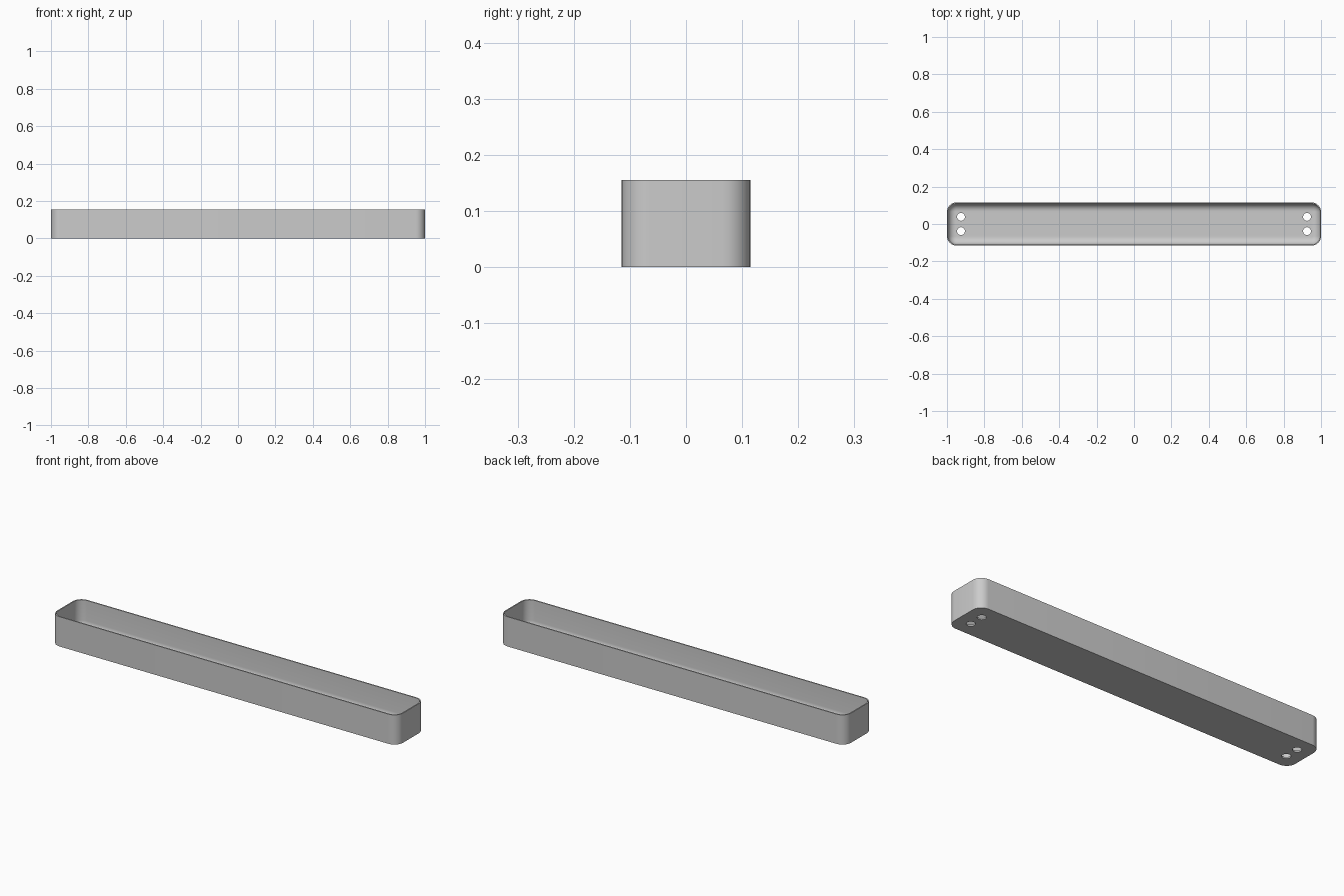
import bpy, bmesh, math

if "Cube" in bpy.data.objects:
    bpy.data.objects.remove(bpy.data.objects["Cube"])

L, W, H = 2.0, 0.23, 0.155      # outer size
R = 0.05                        # outer corner radius
WALL, FLOOR = 0.006, 0.008      # thicknesses
FILLET = 0.04                   # inner floor rounding
HOLE_X, HOLE_Y, HOLE_R = 0.925, 0.038, 0.021
SEG = 8

bm = bmesh.new()


def loop(points):
    """Closed ring of vertices joined by edges."""
    vs = [bm.verts.new(p) for p in points]
    for a, b in zip(vs, vs[1:] + vs[:1]):
        bm.edges.new((a, b))
    return vs


def rounded_ring(inset, z):
    r = R - inset
    pts = []
    for k, (sx, sy) in enumerate([(1, 1), (-1, 1), (-1, -1), (1, -1)]):
        for i in range(SEG + 1):
            a = math.pi / 2 * (k + i / SEG)
            pts.append((sx * (L / 2 - R) + r * math.cos(a),
                        sy * (W / 2 - R) + r * math.sin(a), z))
    return loop(pts)


def hole_ring(cx, cy, z, n=24):
    return loop([(cx + HOLE_R * math.cos(2 * math.pi * i / n),
                  cy + HOLE_R * math.sin(2 * math.pi * i / n), z) for i in range(n)])


def bridge(a, b):
    n = len(a)
    for i in range(n):
        j = (i + 1) % n
        bm.faces.new((a[i], a[j], b[j], b[i]))


def fill(rings):
    """Flat sheet bounded by the outer ring, pierced by the others."""
    edges = [bm.edges.get((a, b)) for r in rings for a, b in zip(r, r[1:] + r[:1])]
    bmesh.ops.triangle_fill(bm, use_beauty=True, edges=edges, normal=(0, 0, 1))


# Tray skin: outside wall, rim, inside wall, rounded inner floor edge
rings = [rounded_ring(0, 0), rounded_ring(0, H), rounded_ring(WALL, H)]
for i in range(SEG + 1):
    a = math.pi / 2 * i / SEG
    rings.append(rounded_ring(WALL + FILLET * (1 - math.cos(a)),
                              FLOOR + FILLET * (1 - math.sin(a))))
for a, b in zip(rings, rings[1:]):
    bridge(a, b)

# Four screw holes through the floor
low, high = [], []
for sx in (-1, 1):
    for sy in (-1, 1):
        low.append(hole_ring(sx * HOLE_X, sy * HOLE_Y, 0))
        high.append(hole_ring(sx * HOLE_X, sy * HOLE_Y, FLOOR))
        bridge(low[-1], high[-1])

# Underside and inner floor
fill([rings[0]] + low)
fill([rings[-1]] + high)
bmesh.ops.recalc_face_normals(bm, faces=bm.faces[:])

mesh = bpy.data.meshes.new("tray")
bm.to_mesh(mesh)
bm.free()
tray = bpy.data.objects.new("tray", mesh)
bpy.context.collection.objects.link(tray)

grey = bpy.data.materials.new("light grey")
grey.diffuse_color = (0.6, 0.6, 0.6, 1)
grey.use_nodes = True
grey.node_tree.nodes["Principled BSDF"].inputs["Base Color"].default_value = grey.diffuse_color
mesh.materials.append(grey)

bpy.context.view_layer.objects.active = tray
tray.select_set(True)
bpy.ops.object.shade_smooth_by_angle(angle=math.radians(30))
